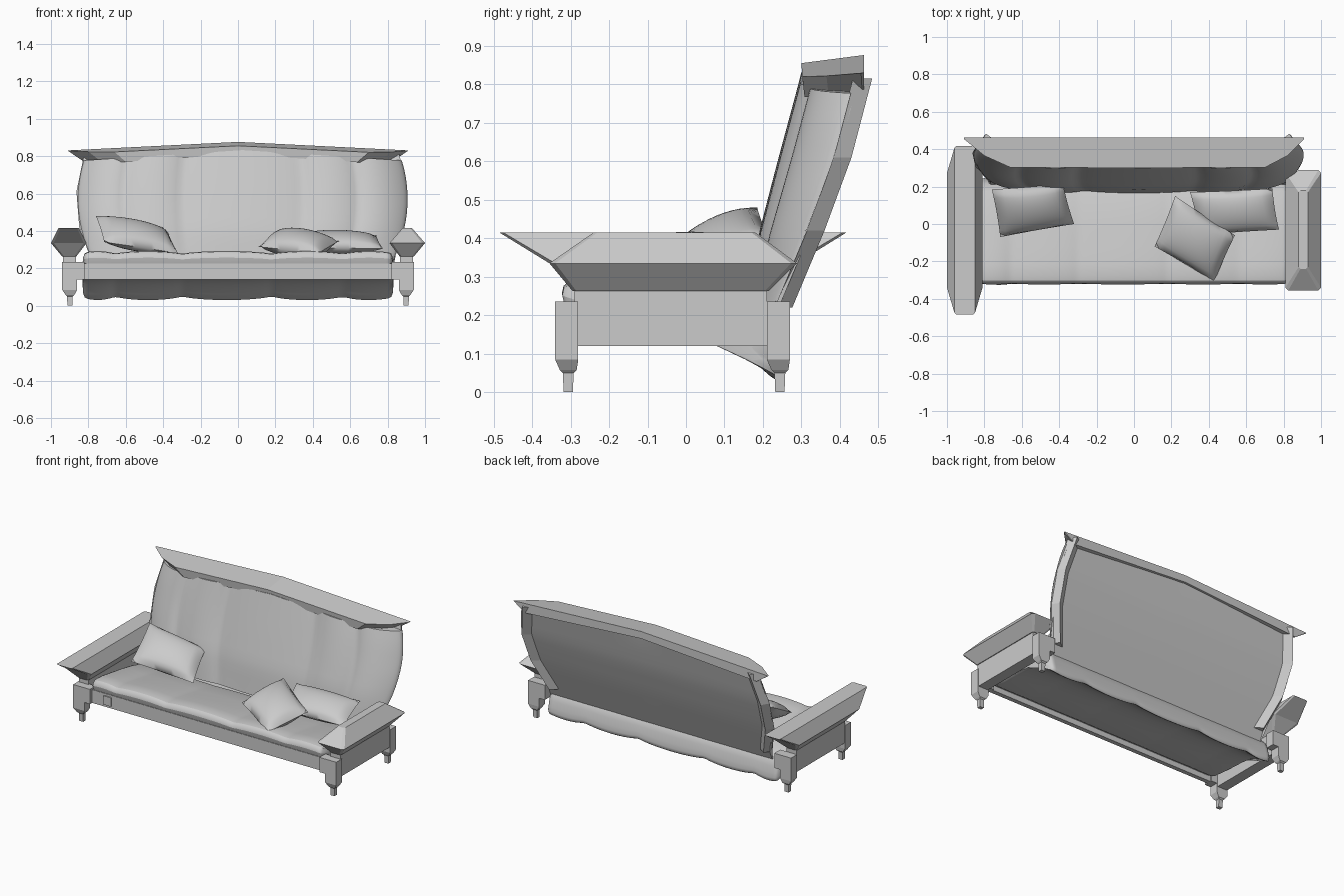
import bpy, bmesh, math
from mathutils import Vector

if "Cube" in bpy.data.objects:
    bpy.data.objects.remove(bpy.data.objects["Cube"])


def make(name, verts, faces, smooth=0, subsurf=0):
    me = bpy.data.meshes.new(name)
    me.from_pydata([tuple(v) for v in verts], [], faces)
    bm = bmesh.new()
    bm.from_mesh(me)
    bmesh.ops.remove_doubles(bm, verts=bm.verts, dist=0.0005)
    bmesh.ops.recalc_face_normals(bm, faces=bm.faces)
    bm.to_mesh(me)
    bm.free()
    ob = bpy.data.objects.new(name, me)
    bpy.context.collection.objects.link(ob)
    if subsurf:
        m = ob.modifiers.new("round", 'SUBSURF')
        m.levels = m.render_levels = subsurf
    if smooth:
        bpy.ops.object.select_all(action='DESELECT')
        ob.select_set(True)
        bpy.context.view_layer.objects.active = ob
        bpy.ops.object.shade_smooth_by_angle(angle=math.radians(smooth))
    return ob


def loft(name, rings, smooth=0, subsurf=0):
    n = len(rings[0])
    verts = [p for r in rings for p in r]
    faces = [(i * n + j, i * n + (j + 1) % n, (i + 1) * n + (j + 1) % n, (i + 1) * n + j)
             for i in range(len(rings) - 1) for j in range(n)]
    faces += [tuple(range(n)), tuple(range((len(rings) - 1) * n, len(rings) * n))]
    return make(name, verts, faces, smooth, subsurf)


def rect(x0, x1, y0, y1, z, c=0.0):
    """Rectangle ring at height z, with cut corners when c > 0."""
    if c == 0:
        return [(x0, y0, z), (x1, y0, z), (x1, y1, z), (x0, y1, z)]
    return [(x0 + c, y0, z), (x1 - c, y0, z), (x1, y0 + c, z), (x1, y1 - c, z),
            (x1 - c, y1, z), (x0 + c, y1, z), (x0, y1 - c, z), (x0, y0 + c, z)]


def box(name, x0, x1, y0, y1, z0, z1):
    return loft(name, [rect(x0, x1, y0, y1, z0), rect(x0, x1, y0, y1, z1)])


def lerp(table, t):
    for (a, p), (b, q) in zip(table, table[1:]):
        if t <= b:
            return p + (q - p) * (t - a) / (b - a)
    return table[-1][1]


def lobe(x, seams):
    """0 on a seam, 1 in the middle of a padded panel."""
    for a, b in zip(seams, seams[1:]):
        if a <= x <= b:
            return max(0, math.sin(math.pi * (x - a) / (b - a))) ** 0.6
    return 0.0


# Side frames and legs, mirrored
for s, side in ((-1, "left"), (1, "right")):
    def sx(a, b):
        return tuple(sorted((s * a, s * b)))
    box(side + "_side_panel", *sx(0.865, 0.935), -0.29, 0.21, 0.12, 0.27)
    for end, y0, y1 in (("front", -0.34, -0.28), ("back", 0.21, 0.27)):
        ym = (y0 + y1) / 2 + 0.004
        box(f"{side}_{end}_block", *sx(0.82, 0.94), y0, y1, 0.14, 0.235)
        loft(f"{side}_{end}_leg", [
            rect(*sx(0.884, 0.912), ym - 0.012, ym + 0.012, 0),
            rect(*sx(0.884, 0.914), ym - 0.014, ym + 0.014, 0.05),
            rect(*sx(0.875, 0.922), ym - 0.022, ym + 0.022, 0.058),
            rect(*sx(0.86, 0.94), y0, y1, 0.085),
            rect(*sx(0.86, 0.94), y0, y1, 0.141)])

# Front rail and its small bracket
box("front_rail", -0.83, 0.83, -0.318, -0.29, 0.14, 0.225)
box("rail_bracket", -0.735, -0.68, -0.326, -0.317, 0.155, 0.212)

# Armrests: the right one narrows to a ridge, the left one flares outward
for name, s, top in (("right_armrest", 1, (-0.24, 0.18)), ("left_armrest", -1, (-0.485, 0.417))):
    def sx(a, b):
        return tuple(sorted((s * a, s * b)))
    wide = sx(0.88, 0.93) if s > 0 else sx(0.85, 0.96)
    loft(name, [rect(*sx(0.865, 0.94), -0.295, 0.215, 0.263, 0.01),
                rect(*sx(0.81, 1.0), -0.355, 0.288, 0.335, 0.015),
                rect(*wide, *top, 0.415, 0.01)])

# Seat cushion: padded profile swept along x, drooping at the back
profile = [(-0.29, 0.15), (-0.1, 0.148), (0.05, 0.138), (0.13, 0.115), (0.2, 0.06), (0.242, 0.018),
           (0.25, 0.05), (0.232, 0.12), (0.21, 0.215), (0, 0.25), (-0.25, 0.295), (-0.31, 0.293),
           (-0.33, 0.262), (-0.305, 0.2)]
seams = (-0.84, -0.66, -0.3, 0.18, 0.56, 0.84)
rings = []
for i in range(57):
    x = 0.835 * (i / 28 - 1)
    k = 0.86 + 0.14 * lobe(x, seams)
    rings.append([(x, -0.03 + (y + 0.03) * (0.95 + 0.05 * k), 0.18 + (z - 0.18) * k) for y, z in profile])
loft("seat_cushion", rings, 50, 1)

# Backrest curves: back edge of the posts, front of the padding, half width
post_y = [(0.1, 0.226), (0.2, 0.268), (0.42, 0.36), (0.61, 0.43), (0.82, 0.485)]
pad_y = [(0.1, 0.17), (0.2, 0.175), (0.4, 0.198), (0.6, 0.25), (0.83, 0.312)]


def half(z):
    return 0.882 - 0.065 * ((z - 0.57) / 0.3) ** 2


# Padded back cushion in five panels, and the panel behind it
seams = (-0.86, -0.61, -0.30, 0.35, 0.64, 0.91)
pad, panel = [], []
for i in range(81):
    t = i / 40 - 1
    s = (math.sin(math.pi / 2 * t) + t) / 2
    front, back, inner, outer = [], [], [], []
    for j in range(13):
        top = 0.832 - 0.055 * abs(s)
        z = 0.22 + (top - 0.22) * j / 12
        x = 0.025 + s * half(z)
        b = lerp(post_y, z) - 0.035
        d = (b - lerp(pad_y, z)) * max(0, 1 - abs(s) ** 5) ** 0.7
        d *= 0.76 + 0.24 * lobe(0.025 + 0.882 * s, seams)
        front.append((x, b - 0.012 - d, z))
        back.append((x, b - 0.01, z))
        # the panel hangs lower than the cushion
        z = 0.13 + (top - 0.13) * j / 12
        x = 0.025 + s * half(max(z, 0.25)) * 0.98
        b = lerp(post_y, z) - 0.035
        inner.append((x, b - 0.011, z))
        outer.append((x, b, z))
    pad.append(front + back[::-1])
    panel.append(inner + outer[::-1])
loft("back_cushion", pad, 50)
loft("back_panel", panel, 40)

# Curved back posts
for s, side in ((-1, "left"), (1, "right")):
    rings = []
    for z in (0.22, 0.42, 0.61, 0.815):
        x, y = 0.02 + s * (half(z) + 0.003), lerp(post_y, z)
        rings.append([(x, y - 0.05, z), (x - s * 0.03, y, z), (x - s * 0.09, y - 0.045, z)])
    loft(side + "_back_post", rings)

# Peaked top rail with pointed ends and a bevelled underside
rings = []
for x, f in ((-0.91, 0.455), (-0.8, 0.365), (-0.66, 0.302), (0, 0.3),
             (0.7, 0.302), (0.82, 0.365), (0.91, 0.455)):
    drop = 0.05 * abs(x)
    slope = 0.02 * (0.46 - f) / 0.16
    low = 0.83 - 0.062 * abs(x)
    rings.append([(x, f, 0.875 - slope - drop), (x, 0.462, 0.876 - drop),
                  (x * 0.91, 0.462, low), (x * 0.91, min(f + 0.006, 0.458), low - slope)])
loft("top_rail", rings)


# Throw pillows: bulged quads between four corners
def pillow(name, corners, thick, n=14):
    a, b, c, d = (Vector(p) for p in corners)
    normal = (c - a).cross(d - b).normalized()
    mid = (a + b + c + d) / 4
    verts, faces = [], []
    for side in (1, -1):
        base = len(verts)
        for i in range(n + 1):
            for j in range(n + 1):
                u, v = 2 * i / n - 1, 2 * j / n - 1
                p = (a * (1 - u) * (1 - v) + b * (1 + u) * (1 - v) + c * (1 + u) * (1 + v) + d * (1 - u) * (1 + v)) / 4
                pinch = 0.02 * (u * u * (1 - v * v) + v * v * (1 - u * u))
                p = p + (mid - p) * pinch
                h = max(0, (1 - u * u) * (1 - v * v)) ** 0.5
                verts.append(p + normal * side * h * thick / 2)
        for i in range(n):
            for j in range(n):
                q = base + i * (n + 1) + j
                faces.append((q, q + 1, q + n + 2, q + n + 1))
    make(name, verts, faces, 60)


pillow("left_pillow", [(-0.76, 0.185, 0.48), (-0.38, 0.215, 0.405), (-0.32, 0, 0.28), (-0.715, -0.07, 0.34)], 0.13)
pillow("front_right_pillow", [(0.22, 0.15, 0.40), (0.54, -0.06, 0.345), (0.43, -0.31, 0.28), (0.11, -0.12, 0.315)], 0.14)
pillow("rear_right_pillow", [(0.30, 0.17, 0.38), (0.74, 0.19, 0.375), (0.775, -0.03, 0.305), (0.35, -0.06, 0.31)], 0.11)
